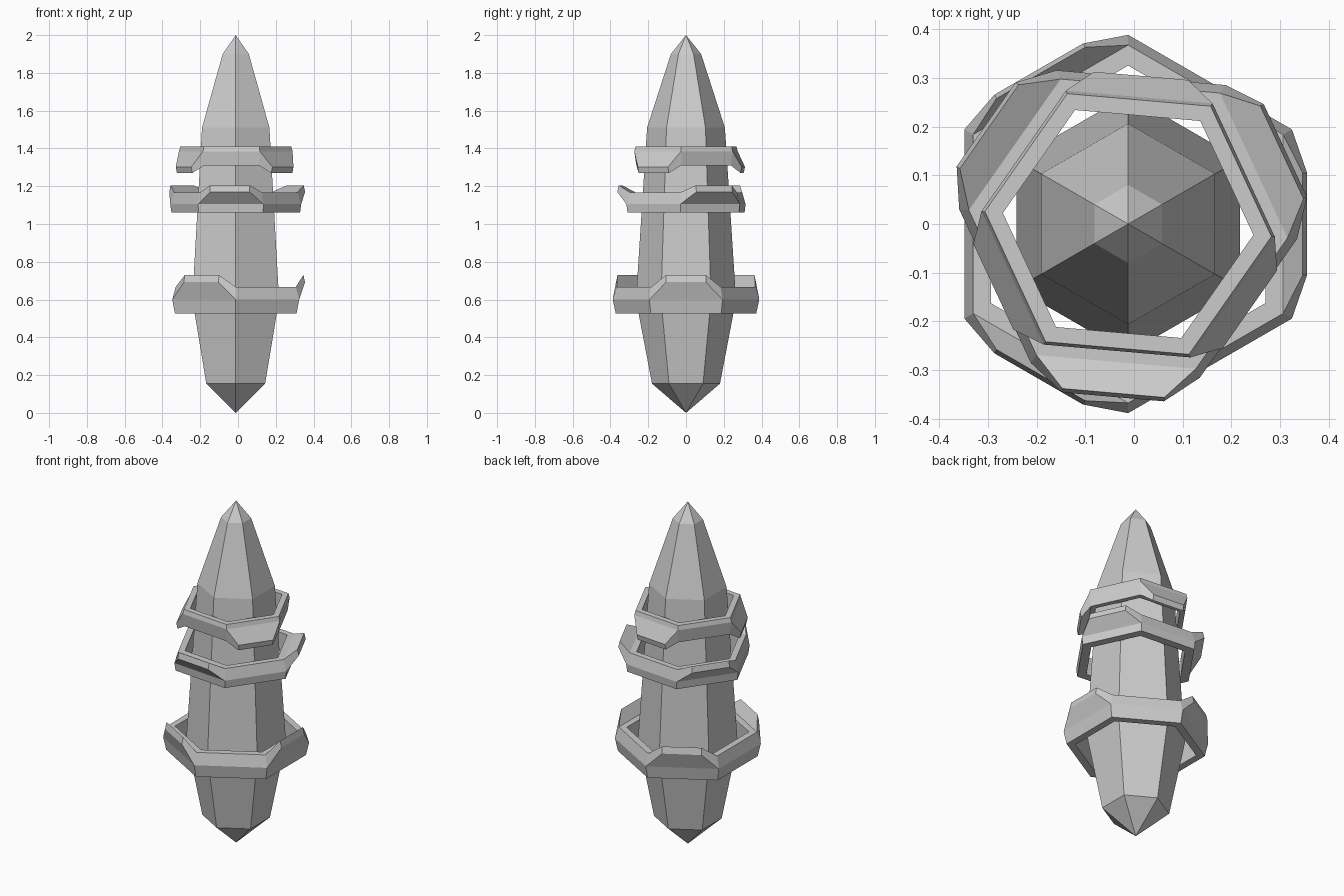
import bpy, bmesh
from math import cos, sin, radians

if "Cube" in bpy.data.objects:
    bpy.data.objects.remove(bpy.data.objects["Cube"])

CX = -0.012  # shared axis of crystal and rings


def finish(name, bm):
    bmesh.ops.remove_doubles(bm, verts=bm.verts, dist=0.0005)
    bmesh.ops.recalc_face_normals(bm, faces=bm.faces)
    mesh = bpy.data.meshes.new(name)
    bm.to_mesh(mesh)
    bm.free()
    ob = bpy.data.objects.new(name, mesh)
    ob.location.x = CX
    bpy.context.collection.objects.link(ob)
    return ob


def skin(bm, loops, closed):
    # bridge consecutive loops of equal length with quads
    n = len(loops[0])
    vs = [[bm.verts.new(p) for p in lp] for lp in loops]
    for i in range(len(vs) if closed else len(vs) - 1):
        a, b = vs[i], vs[(i + 1) % len(vs)]
        for j in range(n):
            k = (j + 1) % n
            bm.faces.new((a[j], a[k], b[k], b[j]))


def crystal(name, profile):
    bm = bmesh.new()
    skin(bm, [[(r * cos(radians(30 + 60 * i)), r * sin(radians(30 + 60 * i)), z)
               for i in range(6)] for r, z in profile], False)
    return finish(name, bm)


def ring(name, z0, sign, plate_angle, inner, bottom, mid, top, ridge, tip, half):
    """Hexagonal band; three alternate sides carry a flared raised plate.
    bottom/mid/top are (corner radius, height), ridge/tip (apothem, height)."""
    C = cos(radians(30))
    loops = []
    for side in range(3):
        a = radians(plate_angle + 120 * side)

        def pt(out, along, h):
            return (out * cos(a) - along * sin(a), out * sin(a) + along * cos(a), z0 + sign * h)

        base = [(inner, 0), bottom, mid, mid, top, top, (inner, top[1])]
        for s in (-1, -half, half, 1):
            loop = []
            for i, (r, h) in enumerate(base):
                if abs(s) == 1:
                    loop.append(pt(r * C, s * r / 2, h))
                elif i in (3, 4):
                    loop.append(pt(*((ridge[0], s, ridge[1]) if i == 3 else (tip[0], s, tip[1]))))
                else:
                    loop.append(pt(r * C, s, h))
            loops.append(loop)
    bm = bmesh.new()
    skin(bm, loops, True)
    return finish(name, bm)


# Six-sided crystal body
crystal("crystal", [(0, 0), (0.18, 0.155), (0.265, 0.6), (0.206, 1.51), (0.08, 1.9), (0, 2)])

# Three floating bands, the top one flipped
ring("lower_ring", 0.527, 1, 0, 0.325, (0.372, 0), (0.388, 0.073), (0.367, 0.14),
     (0.367, 0.165), (0.358, 0.203), 0.105)
ring("middle_ring", 1.06, 1, 25, 0.288, (0.342, 0), (0.348, 0.045), (0.328, 0.108),
     (0.356, 0.11), (0.348, 0.145), 0.105)
ring("upper_ring", 1.41, -1, 85, 0.258, (0.295, 0), (0.302, 0.025), (0.29, 0.1),
     (0.305, 0.108), (0.298, 0.14), 0.097)
